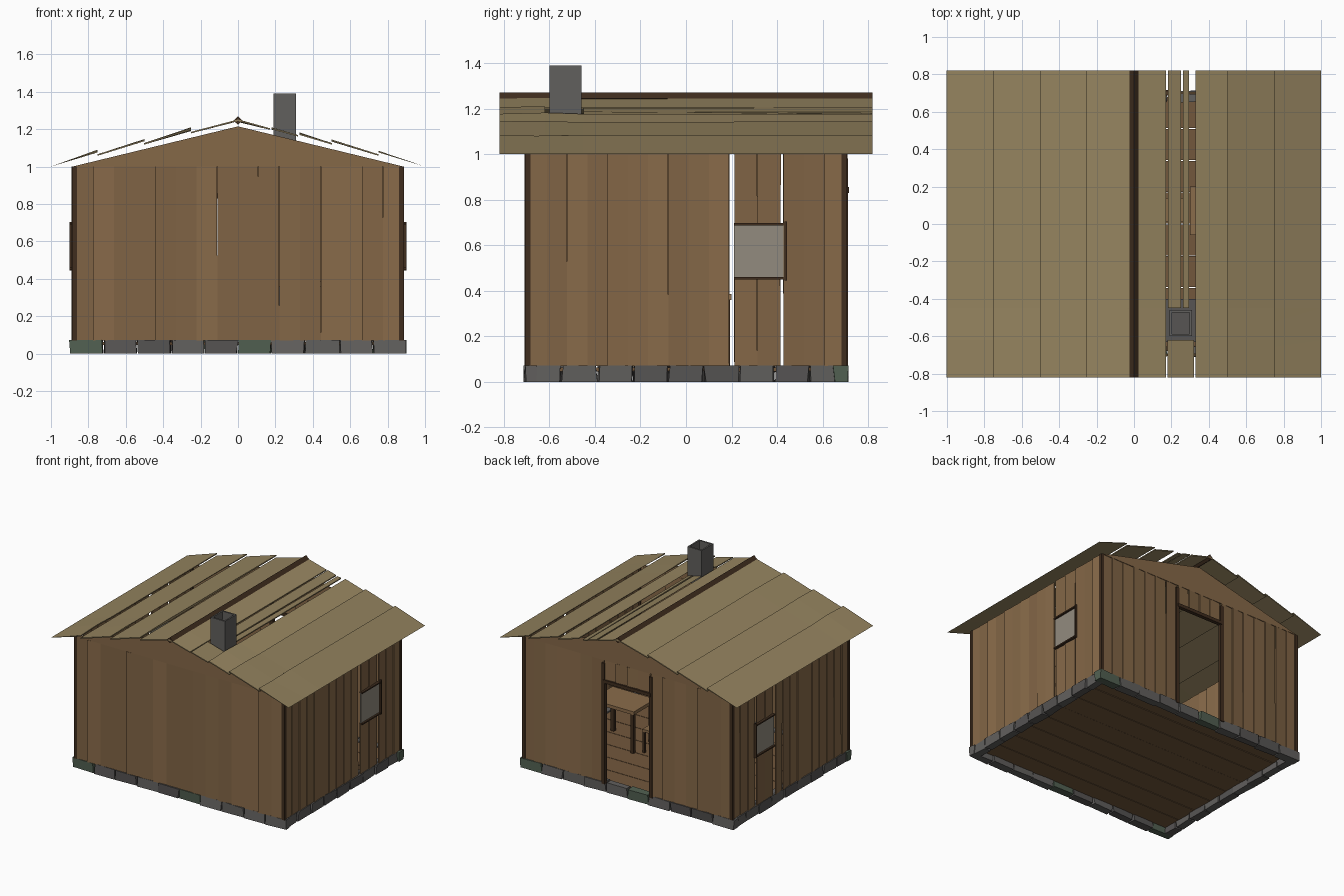
import bpy, math, random
from mathutils import Vector, Matrix

if "Cube" in bpy.data.objects:
    bpy.data.objects.remove(bpy.data.objects["Cube"])
random.seed(7)
U = random.uniform


def mat(name, r, g, b):
    m = bpy.data.materials.new(name)
    m.diffuse_color = (r, g, b, 1)
    m.use_nodes = True
    m.node_tree.nodes["Principled BSDF"].inputs["Base Color"].default_value = m.diffuse_color
    return m


WALL = [mat("wall_wood_%d" % i, .235 * k, .138 * k, .064 * k) for i, k in enumerate((.93, 1, 1.08))]
ROOF = [mat("roof_wood_%d" % i, .30 * k, .23 * k, .115 * k) for i, k in enumerate((.94, 1, 1.05))]
STONE = [mat("stone", .12, .115, .11), mat("dark_stone", .095, .09, .088), mat("mossy_stone", .085, .12, .085)]
DARK = mat("dark_wood", .05, .026, .013)
FLOOR = mat("floor_wood", .17, .095, .045)
PANE = mat("window_pane", .29, .26, .21)
BOX_FACES = [(0, 3, 2, 1), (4, 5, 6, 7), (0, 1, 5, 4), (1, 2, 6, 5), (2, 3, 7, 6), (3, 0, 4, 7)]


def mesh(name, verts, faces, m):
    me = bpy.data.meshes.new(name)
    me.from_pydata([tuple(v) for v in verts], [], faces)
    me.materials.append(m)
    ob = bpy.data.objects.new(name, me)
    bpy.context.collection.objects.link(ob)
    return ob


def box(name, x0, x1, y0, y1, z0, z1, m, jit=0, M=None):
    vs = [Vector((x, y, z)) for z in (z0, z1) for x, y in ((x0, y0), (x1, y0), (x1, y1), (x0, y1))]
    if jit:
        vs = [v + Vector((U(-jit, jit), U(-jit, jit), 0)) for v in vs]
    if M:
        vs = [M @ v for v in vs]
    return mesh(name, vs, BOX_FACES, m)


def wall_frame(angle, dist):
    """Local x runs along the wall, local -y points outwards."""
    return Matrix.Rotation(angle, 4, 'Z') @ Matrix.Translation((0, -dist, 0))


def planks(name, M, a, b, z0, z1, width):
    """Row of thin lapped planks with slightly crooked edges."""
    n = max(1, round((b - a) / width))
    w, t = (b - a) / n, .008
    for i in range(n):
        u0, u1 = a + i * w, a + (i + 1) * w
        o = [U(.002, .010) for _ in range(2)]
        sl = U(-.004, .004)
        vs = []
        for z, s in ((z0, 0), (z1, sl)):
            vs += [(u0, -o[0], z), (u1 + s, 0, z), (u1 + s, t, z), (u0, t - o[0], z)]
        mesh(name, [M @ Vector(v) for v in vs], BOX_FACES, random.choice(WALL))


front, back = wall_frame(0, .70), wall_frame(math.pi, .70)
right, left = wall_frame(math.pi / 2, .88), wall_frame(-math.pi / 2, .88)

# Front wall, and back wall with door opening
planks("front_wall_plank", front, -.885, .885, .07, 1, .111)
for s in (-1, 1):
    planks("back_wall_plank", back, min(s * .2, s * .885), max(s * .2, s * .885), .07, 1, .1)
    box("door_post", s * .2 - .014, s * .2 + .014, -.012, .014, .06, .98, DARK, M=back)
planks("door_header_plank", back, -.19, .19, .85, 1, .1)
box("door_lintel", -.2, .2, -.016, .012, .83, .855, DARK, M=back)

# Side walls with windows; d mirrors along the wall
for side, M, d in (("right", right, 1), ("left", left, -1)):
    for a, b, z0, z1 in ((-.7, .19, .07, 1), (.212, .415, .07, .46), (.212, .415, .69, 1), (.428, .7, .07, 1)):
        a, b = sorted((a * d, b * d))
        planks(side + "_wall_plank", M, a, b, z0, z1, .089)
    a, b = sorted((.21 * d, .428 * d))
    box(side + "_window_pane", a, b, -.008, 0, .46, .69, PANE, M=M)
    for z in (.455, .692):
        box(side + "_window_rail", a, b, -.022, .004, z - .005, z + .005, DARK, M=M)
    c = .438 * d
    box(side + "_window_stile", c - .005, c + .005, -.022, .004, .445, .705, DARK, M=M)

# Corner posts and gables
for sx in (-1, 1):
    for sy in (-1, 1):
        box("corner_post", sx * .875 - .013, sx * .875 + .013, sy * .695 - .012, sy * .695 + .012, .07, 1, DARK)
for name, M in (("front_gable", front), ("back_gable", back)):
    tri = [(-.885, 1), (.885, 1), (0, 1.215)]
    vs = [M @ Vector((x, y, z)) for y in (-.006, .004) for x, z in tri]
    mesh(name, vs, [(0, 1, 2), (5, 4, 3), (0, 3, 4, 1), (1, 4, 5, 2), (2, 5, 3, 0)], WALL[1])

# Stone footing
for M, half, n in ((front, .9, 10), (back, .9, 10), (right, .7, 9), (left, .7, 9)):
    w = 2 * half / n
    for i in range(n):
        a = -half + i * w
        m = STONE[2] if half > .8 and i in (0, 5) else random.choice(STONE[:2])
        box("footing_stone", a + .004, a + w - .004, -.008, .05, 0, .072, m, .007, M)

# Floor boards
for i in range(8):
    y = -.68 + i * .17
    box("floor_board", -.87, .87, y + .002, y + .168, .045 + U(0, .004), .062, FLOOR)


# Roof planks: the uphill edge of each is lifted over its neighbour
def roof_plank(name, s, x0, x1, ys, lift=.024):
    vs = []
    for k, dz in ((0, 0), (1, -.008)):
        for y in ys:
            j = U(-.006, .008) if abs(y) < .8 else 0
            vs += [(s * x0, y, 1.24 - .24 * x0 + lift + j + dz), (s * x1, y, 1.24 - .24 * x1 + .006 * (x1 < .9) + dz * (x1 < .9))]
    n = len(ys)
    fs = []
    for i in range(n - 1):
        p, q = 2 * i, 2 * n + 2 * i
        fs += [(p, p + 1, p + 3, p + 2), (q, q + 2, q + 3, q + 1),
               (p, p + 2, q + 2, q), (p + 1, q + 1, q + 3, p + 3)]
    e = 2 * n - 2
    fs += [(0, 2 * n, 2 * n + 1, 1), (e, e + 1, e + 2 * n + 1, e + 2 * n)]
    mesh(name, vs, fs, random.choice(ROOF))


YS = (-.82, -.62, -.45, .82)
for x in (0, .25, .5, .75):
    roof_plank("left_roof_plank", -1, x, x + .252, YS, .012 if x == 0 else .024)
for x0, x1, lift in ((0, .17, .012), (.33, .502, .016), (.5, .752, .024), (.75, 1, .024)):
    roof_plank("right_roof_plank", 1, x0, x1, YS, lift)
roof_plank("narrow_roof_plank", 1, .182, .252, (-.45, .82), .008)
roof_plank("narrow_roof_plank", 1, .262, .295, (-.45, .82), .002)
roof_plank("short_roof_plank", 1, .18, .32, (-.82, -.62), .01)

# Ridge pole
vs = [(x, y, z) for y in (-.82, .82) for x, z in ((-.025, 1.245), (0, 1.225), (.025, 1.245), (0, 1.27))]
mesh("ridge_pole", vs, BOX_FACES, DARK)

# Hollow chimney
for x0, x1, y0, y1 in ((.19, .202, -.6, -.46), (.298, .31, -.6, -.46), (.202, .298, -.6, -.588), (.202, .298, -.472, -.46)):
    box("chimney_wall", x0, x1, y0, y1, 1.12, 1.39, STONE[0])

# Stove below the chimney
box("stove", .16, .34, -.63, -.4, .062, .36, STONE[1])

# Table
box("table_top", .3, .66, -.06, .2, .36, .385, WALL[2])
for x in (.32, .64):
    for y in (-.04, .18):
        box("table_leg", x - .013, x + .013, y - .013, y + .013, .062, .36, DARK)

# Chair facing the table
box("chair_seat", .14, .27, .01, .14, .22, .24, WALL[1])
for x, top in ((.15, .46), (.26, .22)):
    for y in (.02, .13):
        box("chair_leg", x - .009, x + .009, y - .009, y + .009, .062, top, DARK)
for z in (.34, .42):
    box("chair_back_slat", .145, .155, .02, .13, z, z + .035, WALL[1])
